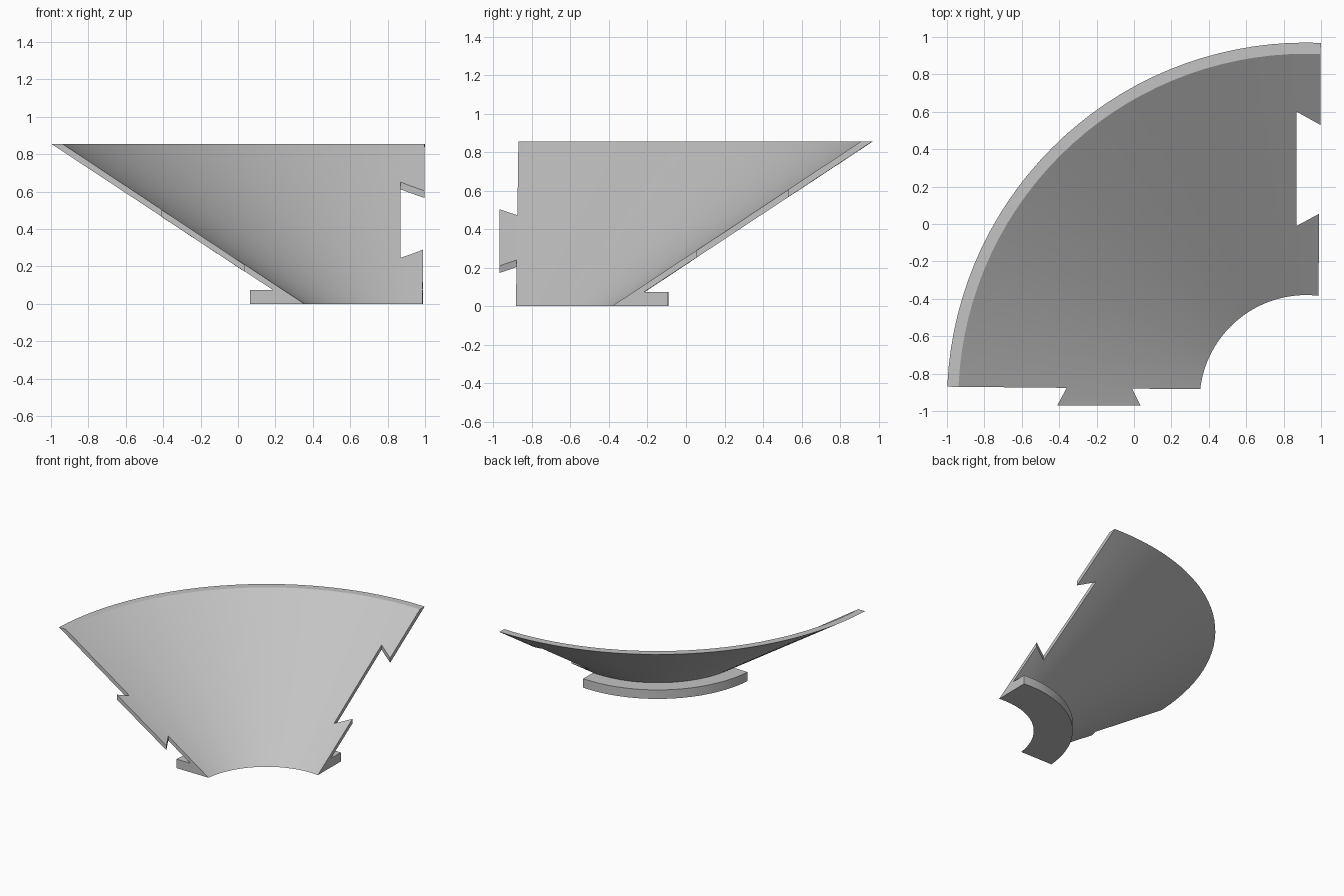
import bpy, bmesh, math
from mathutils import Matrix, Vector

cube = bpy.data.objects.get("Cube")
if cube:
    bpy.data.objects.remove(cube, do_unlink=True)

CENTRE = Vector((0.92, -0.95, 0))   # axis of the cone
SEGMENTS = 128


def new_object(name, bm):
    bmesh.ops.recalc_face_normals(bm, faces=bm.faces)
    mesh = bpy.data.meshes.new(name)
    bm.to_mesh(mesh)
    bm.free()
    obj = bpy.data.objects.new(name, mesh)
    bpy.context.collection.objects.link(obj)
    return obj


def lathe(name, profile):
    """Closed ring swept from a closed (radius, height) profile."""
    bm = bmesh.new()
    rings = []
    for i in range(SEGMENTS):
        turn = Matrix.Rotation(math.tau * i / SEGMENTS, 3, 'Z')
        rings.append([bm.verts.new(CENTRE + turn @ Vector((r, 0, z))) for r, z in profile])
    n = len(profile)
    for i, a in enumerate(rings):
        b = rings[(i + 1) % SEGMENTS]
        for j in range(n):
            k = (j + 1) % n
            bm.faces.new((a[j], b[j], b[k], a[k]))
    return new_object(name, bm)


def prism(name, outline, low, high):
    bm = bmesh.new()
    face = bm.faces.new([bm.verts.new((x, y, low)) for x, y in outline])
    top = bmesh.ops.extrude_face_region(bm, geom=[face])["geom"]
    bmesh.ops.translate(bm, vec=(0, 0, high - low),
                        verts=[v for v in top if isinstance(v, bmesh.types.BMVert)])
    return new_object(name, bm)


# Sloping shell with a flat foot flange, as one section
shell = lathe("funnel_segment", [
    (0.57, 0), (0.86, 0), (0.86, 0.073), (0.735, 0.073), (1.92, 0.855), (1.86, 0.855)])

# Quarter plan with a dovetail tab on the front edge and a socket on the left edge
plan = prism("plan_cutter", [
    (-1.2, -0.868),
    (-0.36, -0.876), (-0.41, -0.97), (0.035, -0.97), (-0.01, -0.88),
    (0.982, -0.889),
    (0.99, 0.055), (0.87, -0.01), (0.87, 0.60), (0.996, 0.53),
    (1.0, 1.2), (-1.2, 1.2)], -0.5, 1.5)
plan.hide_render = True

cut = shell.modifiers.new("quarter_cut", 'BOOLEAN')
cut.operation = 'INTERSECT'
cut.solver = 'EXACT'
cut.object = plan
bpy.ops.object.select_all(action='DESELECT')
bpy.context.view_layer.objects.active = shell
shell.select_set(True)
bpy.ops.object.modifier_apply(modifier=cut.name)
bpy.data.objects.remove(plan, do_unlink=True)

# Plain grey finish
grey = bpy.data.materials.new("light_grey")
grey.use_nodes = True
colour = (0.55, 0.55, 0.55, 1)
grey.diffuse_color = colour
grey.node_tree.nodes["Principled BSDF"].inputs["Base Color"].default_value = colour
shell.data.materials.clear()
shell.data.materials.append(grey)
bpy.ops.object.shade_smooth_by_angle(angle=math.radians(25))
